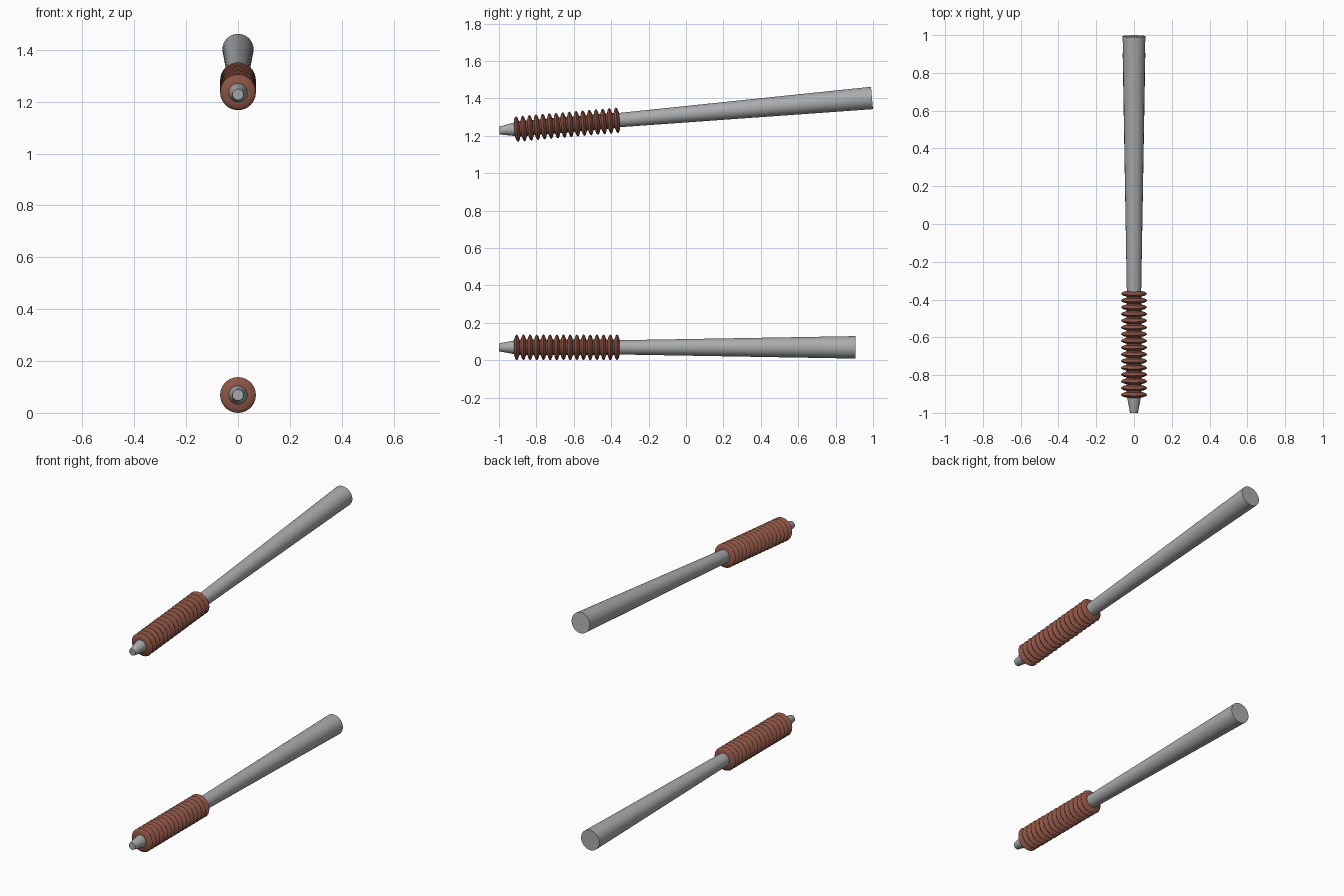
import bpy, bmesh, math
from mathutils import Matrix

if "Cube" in bpy.data.objects:
    bpy.data.objects.remove(bpy.data.objects["Cube"], do_unlink=True)

SEGMENTS = 32
FINS = 16
FIRST_FIN, LAST_FIN = 0.095, 0.631      # distances from the tip
FIN_RADIUS, CORE_RADIUS = 0.069, 0.041


def material(name, colour):
    mat = bpy.data.materials.new(name)
    mat.use_nodes = True
    mat.diffuse_color = (*colour, 1)
    mat.node_tree.nodes["Principled BSDF"].inputs["Base Color"].default_value = (*colour, 1)
    return mat


def lathe(name, profile, mat, matrix):
    """Revolve (distance, radius) points around the y axis and cap both ends."""
    bm = bmesh.new()
    rings = []
    for y, r in profile:
        ring = []
        for i in range(SEGMENTS):
            a = math.tau * i / SEGMENTS
            ring.append(bm.verts.new((r * math.cos(a), y, r * math.sin(a))))
        rings.append(ring)
    for a, b in zip(rings, rings[1:]):
        for i in range(SEGMENTS):
            j = (i + 1) % SEGMENTS
            bm.faces.new((a[i], a[j], b[j], b[i]))
    bm.faces.new(rings[0])
    bm.faces.new(rings[-1])
    bmesh.ops.recalc_face_normals(bm, faces=bm.faces)
    mesh = bpy.data.meshes.new(name)
    bm.to_mesh(mesh)
    bm.free()
    obj = bpy.data.objects.new(name, mesh)
    bpy.context.collection.objects.link(obj)
    mesh.materials.append(mat)
    obj.matrix_world = matrix
    bpy.ops.object.select_all(action='DESELECT')
    obj.select_set(True)
    bpy.context.view_layer.objects.active = obj
    bpy.ops.object.shade_smooth_by_angle(angle=math.radians(35))
    return obj


steel = material("grey_metal", (0.40, 0.41, 0.42))
ceramic = material("red_brown_ceramic", (0.27, 0.09, 0.06))

# Ribbed sleeve outline: a row of lens-shaped fins on a thin core
fin = [(-0.014, CORE_RADIUS), (-0.010, 0.055), (-0.006, 0.064), (0, FIN_RADIUS),
       (0.006, 0.064), (0.010, 0.055), (0.014, CORE_RADIUS)]
step = (LAST_FIN - FIRST_FIN) / (FINS - 1)
sleeve = [(FIRST_FIN + k * step + dy, r) for k in range(FINS) for dy, r in fin]


def rod(prefix, length, matrix):
    # Tapered shaft: narrow nose, slim neck, flaring to the far end
    shaft = [(0, 0.021), (0.08, 0.036), (0.64, 0.038), (length, 0.06)]
    lathe(prefix + "_shaft", shaft, steel, matrix)
    lathe(prefix + "_ribbed_sleeve", sleeve, ceramic, matrix)


# Level lower rod and slightly raised upper rod
rod("lower_rod", 1.905, Matrix.Translation((0, -1, 0.069)))
rod("upper_rod", 2.0, Matrix.Translation((0, -0.998, 1.228)) @ Matrix.Rotation(math.radians(5), 4, 'X'))
